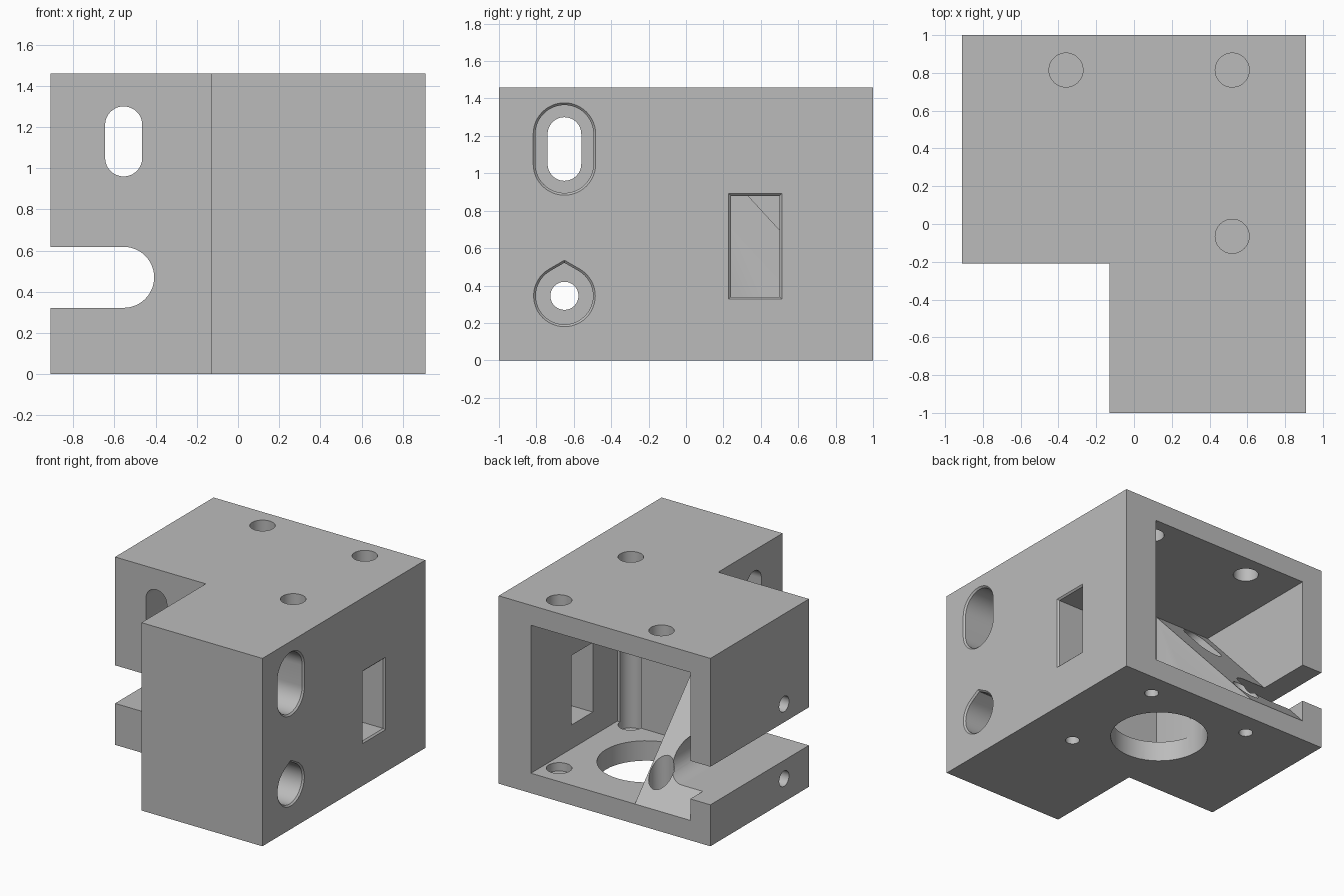
import bpy, bmesh, math

old = bpy.data.objects.get("Cube")
if old:
    bpy.data.objects.remove(old, do_unlink=True)

grey = bpy.data.materials.new("plain_grey")
grey.use_nodes = True
COLOUR = (0.5, 0.5, 0.5, 1)
grey.diffuse_color = COLOUR
grey.node_tree.nodes["Principled BSDF"].inputs["Base Color"].default_value = COLOUR


def place(axis, p, d):
    """Put a 2D point at depth d along the axis."""
    u, v = p
    return {"x": (d, u, v), "y": (u, d, v), "z": (u, v, d)}[axis]


def prism(name, axis, rings):
    """Solid lofted through (depth, outline) rings."""
    bm = bmesh.new()
    loops = [[bm.verts.new(place(axis, p, d)) for p in pts] for d, pts in rings]
    bm.faces.new(loops[0])
    bm.faces.new(loops[-1])
    n = len(loops[0])
    for a, b in zip(loops, loops[1:]):
        for i in range(n):
            j = (i + 1) % n
            bm.faces.new((a[i], a[j], b[j], b[i]))
    bmesh.ops.recalc_face_normals(bm, faces=bm.faces)
    mesh = bpy.data.meshes.new(name)
    bm.to_mesh(mesh)
    bm.free()
    mesh.materials.append(grey)
    obj = bpy.data.objects.new(name, mesh)
    bpy.context.collection.objects.link(obj)
    return obj


def rect(u0, u1, v0, v1):
    return [(u0, v0), (u1, v0), (u1, v1), (u0, v1)]


def arc(u, v, r, start, end, steps):
    angles = [math.radians(start + (end - start) * i / steps) for i in range(steps + 1)]
    return [(u + r * math.cos(a), v + r * math.sin(a)) for a in angles]


def circle(u, v, r):
    return arc(u, v, r, 0, 360, 48)[:-1]


def obround(u, v0, v1, r):
    return arc(u, v1, r, 0, 180, 24) + arc(u, v0, r, 180, 360, 24)


def teardrop(u, v, r):
    return arc(u, v, r, 120, 420, 40) + [(u, v + r / math.cos(math.radians(30)))]


block = prism("mount_block", "z", [
    (d, [(-0.13, -1), (0.91, -1), (0.91, 1), (-0.91, 1), (-0.91, -0.21), (-0.13, -0.21)])
    for d in (0, 1.46)])


def cut(axis, lo, hi, outline):
    cut_rings(axis, [(lo, outline), (hi, outline)])


def cut_rings(axis, rings):
    cutter = prism("cutter", axis, rings)
    cutter.hide_render = True
    mod = block.modifiers.new("cut", "BOOLEAN")
    mod.operation, mod.solver, mod.object = "DIFFERENCE", "EXACT", cutter
    bpy.context.view_layer.objects.active = block
    bpy.ops.object.modifier_apply(modifier=mod.name)
    bpy.data.objects.remove(cutter, do_unlink=True)


# Rear cavity, leaving a sloped wedge along its right wall
LEFT, RIGHT, WEDGE = 0.633, -0.737, -0.26
FLOOR, CEILING, WALL = 0.155, 1.305, -0.06
cut("y", WALL, 1.1, rect(WEDGE, LEFT, FLOOR, CEILING))
cut("x", RIGHT, WEDGE + 0.2, [(1, FLOOR), (1.1, FLOOR), (1.1, CEILING), (WALL, CEILING)])

# Large floor opening
cut("z", -0.1, 0.3, circle(0.08, 0.375, 0.347))

# Vertical screw holes, with a thin membrane left in the floor
for x, y in ((-0.36, 0.815), (0.52, 0.815), (0.52, -0.065)):
    cut("z", 0.09, 1.6, circle(x, y, 0.09))
    cut("z", -0.1, 0.08, circle(x, y, 0.05))

# Open clamp slot and upper adjusting slot, front to back
cut("y", -0.4, 1.1, arc(-0.555, 0.47, 0.148, -90, 90, 24) + [(-1, 0.618), (-1, 0.322)])
cut("y", -0.4, 1.1, obround(-0.555, 1.05, 1.21, 0.09))

# Clamp screw holes above and below the slot
for z in (0.18, 0.76):
    cut("x", -1, -0.3, circle(0.095, z, 0.06))

# Counterbored side slot and teardrop hole with softened rims
RIM = 0.012


def recess(shape, bottom):
    cut_rings("x", [(bottom, shape(0)), (0.91 - RIM, shape(0)),
                    (0.91, shape(RIM)), (0.95, shape(RIM))])


recess(lambda e: obround(-0.65, 1.05, 1.21, 0.155 + e), 0.3)
cut("x", -0.3, 0.5, obround(-0.65, 1.05, 1.21, 0.09))
recess(lambda e: teardrop(-0.65, 0.345, 0.153 + e), 0.3)
cut("x", -0.3, 0.5, circle(-0.65, 0.345, 0.075))

# Side window into the cavity
recess(lambda e: rect(0.24 - e, 0.5 + e, 0.34 - e, 0.88 + e), 0.5)

# Smooth bores, crisp edges
bpy.ops.object.select_all(action="DESELECT")
block.select_set(True)
bpy.context.view_layer.objects.active = block
bpy.ops.object.shade_smooth_by_angle(angle=math.radians(30))
